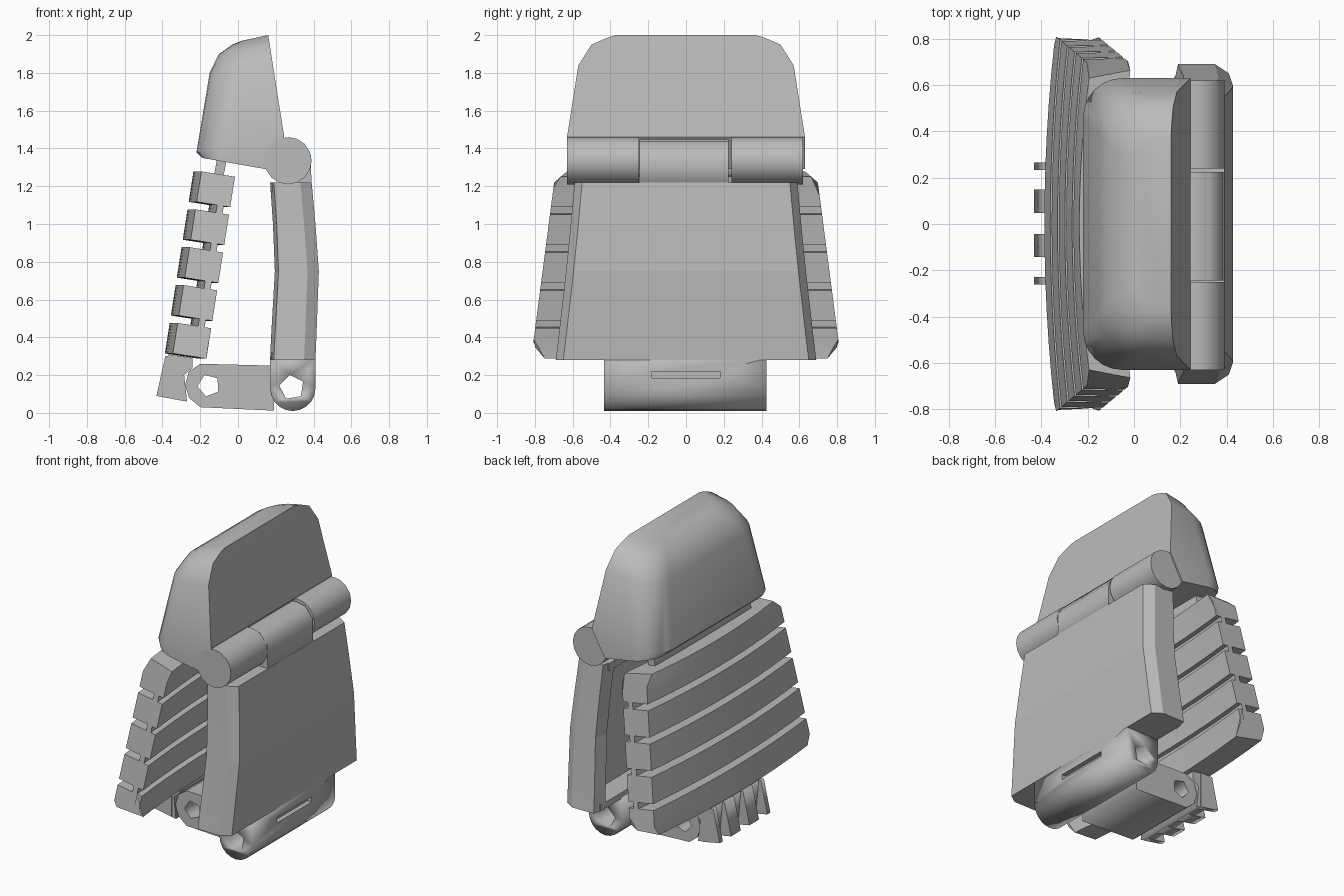
import bpy, math
from mathutils import Vector

if "Cube" in bpy.data.objects:
    bpy.data.objects.remove(bpy.data.objects["Cube"], do_unlink=True)

grey = bpy.data.materials.new("plain_grey")
grey.use_nodes = True
grey.diffuse_color = (0.5, 0.5, 0.5, 1)
grey.node_tree.nodes["Principled BSDF"].inputs["Base Color"].default_value = (0.5, 0.5, 0.5, 1)


def activate(ob):
    bpy.ops.object.select_all(action='DESELECT')
    ob.select_set(True)
    bpy.context.view_layer.objects.active = ob


def finish(ob, angle=None):
    ob.data.materials.clear()
    ob.data.materials.append(grey)
    if angle:
        activate(ob)
        bpy.ops.object.shade_smooth_by_angle(angle=math.radians(angle))
    return ob


def loft(name, rings, angle=None):
    """Skin a stack of equal-length rings and close both ends."""
    n = len(rings[0])
    verts = [p for ring in rings for p in ring]
    faces = [(r * n + i, r * n + (i + 1) % n, (r + 1) * n + (i + 1) % n, (r + 1) * n + i)
             for r in range(len(rings) - 1) for i in range(n)]
    faces += [tuple(reversed(range(n))), tuple(range(len(verts) - n, len(verts)))]
    mesh = bpy.data.meshes.new(name)
    mesh.from_pydata(verts, [], faces)
    ob = bpy.data.objects.new(name, mesh)
    bpy.context.collection.objects.link(ob)
    activate(ob)
    bpy.ops.object.mode_set(mode='EDIT')
    bpy.ops.mesh.select_all(action='SELECT')
    bpy.ops.mesh.normals_make_consistent(inside=False)
    bpy.ops.object.mode_set(mode='OBJECT')
    return finish(ob, angle)


def prism(name, outlines, y, half, angle=None):
    """Extrude x-z outlines along y; every outline after the first is a hole."""
    curve = bpy.data.curves.new(name, 'CURVE')
    curve.dimensions, curve.fill_mode, curve.extrude = '2D', 'BOTH', half
    for pts in outlines:
        s = curve.splines.new('POLY')
        s.points.add(len(pts) - 1)
        for p, (x, z) in zip(s.points, pts):
            p.co = (x, z, 0, 1)
        s.use_cyclic_u = True
    ob = bpy.data.objects.new(name, curve)
    bpy.context.collection.objects.link(ob)
    ob.location.y = y
    ob.rotation_euler.x = math.pi / 2
    activate(ob)
    bpy.ops.object.convert(target='MESH')
    return finish(bpy.context.object, angle)


def box(name, lo, hi):
    bpy.ops.mesh.primitive_cube_add(size=1, location=(Vector(lo) + Vector(hi)) / 2)
    ob = bpy.context.object
    ob.name = name
    ob.scale = Vector(hi) - Vector(lo)
    return finish(ob)


def arc(cx, cz, r, start, end, n):
    return [(cx + r * math.cos(math.radians(start + (end - start) * i / n)),
             cz + r * math.sin(math.radians(start + (end - start) * i / n))) for i in range(n + 1)]


def pentagon(cx, cz, r, turn):
    return arc(cx, cz, r, turn, turn + 288, 4)


# Head cap: D-shaped sections, flat on +x and rounded on -x
def cap_ring(z_left, z_right, xl, xr, hw, r):
    pts = [(xr, -hw), (xr, hw)]
    pts += arc(xl + r, hw - r, r, 90, 180, 6)
    pts += arc(xl + r, r - hw, r, 180, 270, 6)
    return [(x, y, z_left + (z_right - z_left) * (x - xl) / (xr - xl)) for x, y in pts]


loft("head_cap", [cap_ring(*s) for s in (
    (1.35, 1.29, -0.19, 0.15, 0.63, 0.14),
    (1.38, 1.46, -0.22, 0.245, 0.63, 0.17),
    (1.80, 1.84, -0.15, 0.185, 0.57, 0.18),
    (1.90, 1.95, -0.10, 0.168, 0.50, 0.17),
    (1.95, 1.985, -0.03, 0.162, 0.42, 0.14),
    (1.97, 2.00, 0.02, 0.16, 0.37, 0.10))], 35)

# Upper hinge: two outer barrels and a knuckle that belongs to the panel
for name, y, half, r in (("hinge_barrel_front", -0.44, 0.19, 0.125),
                         ("hinge_barrel_back", 0.43, 0.19, 0.125),
                         ("hinge_knuckle", -0.01, 0.235, 0.115)):
    prism(name, [arc(0.265, 1.335, r, 0, 337.5, 15)], y, half, 30)
prism("knuckle_strap", [[(0.22, 1.17), (0.39, 1.17), (0.385, 1.37), (0.33, 1.44), (0.22, 1.43)]],
      -0.01, 0.235)


# Panel: bowed plate with side flanges, closed at top and bottom
def panel_ring(z, xi, xo, hw):
    half = [(xi, hw - 0.09), (xi + 0.02, hw), (xo - 0.06, hw), (xo, hw - 0.04)]
    pts = half + [(x, -y) for x, y in reversed(half)]
    pts += [(xo - 0.09, 0.1 - hw), (xo - 0.09, hw - 0.1)]
    return [(x, y, z) for x, y in pts]


loft("panel", [panel_ring(*s) for s in (
    (0.28, 0.17, 0.41, 0.69), (0.40, 0.175, 0.415, 0.675), (0.75, 0.195, 0.428, 0.635),
    (1.0, 0.185, 0.41, 0.61), (1.22, 0.17, 0.39, 0.59))])
box("panel_top", (0.175, -0.55, 1.17), (0.37, 0.55, 1.22))
box("panel_bottom", (0.175, -0.64, 0.28), (0.38, 0.64, 0.32))

# Lower hinge tube with a bolt hole and a narrow slot in its outer face
tube = prism("lower_hinge_tube",
             [[(0.17, 0.29)] + arc(0.29, 0.13, 0.12, 180, 360, 10) + [(0.41, 0.29)],
              pentagon(0.285, 0.135, 0.067, 100)], -0.005, 0.43, 30)
cutter = box("slot_cutter", (0.38, -0.18, 0.185), (0.45, 0.18, 0.22))
cutter.hide_render = True
cut = tube.modifiers.new("slot", 'BOOLEAN')
cut.operation, cut.object, cut.solver = 'DIFFERENCE', cutter, 'EXACT'
activate(tube)
bpy.ops.object.modifier_apply(modifier="slot")
bpy.data.objects.remove(cutter, do_unlink=True)

# Link arm between the lower hinge and the comb
prism("link_arm", [[(0.19, 0.25), (-0.20, 0.26), (-0.26, 0.22), (-0.28, 0.15), (-0.26, 0.08),
                    (-0.20, 0.03), (0.19, 0.012)],
                   pentagon(-0.155, 0.145, 0.06, 40)], 0, 0.25)

# Comb: backing bar and four fins
prism("comb_bar", [[(-0.37, 0.31), (-0.24, 0.29), (-0.24, 0.24), (-0.285, 0.2),
                    (-0.27, 0.06), (-0.35, 0.075)]], 0, 0.26)
for i, (y, half) in enumerate(((-0.245, 0.016), (-0.093, 0.05), (0.098, 0.05), (0.25, 0.016))):
    prism(f"comb_fin_{i + 1}", [[(-0.385, 0.30), (-0.30, 0.30), (-0.30, 0.065), (-0.432, 0.09)]],
          y, half)


# Ribbed pad: one grooved profile swept along y with a slight bow
def pad_half_width(z):
    if z > 1.22:
        return 0.70 - (z - 1.22) * 1.2
    if z < 0.36:
        return 0.81 - (0.36 - z) * 0.85
    return 0.81 - (z - 0.36) * 0.13


bars, pitch, gap, thick = 5, 0.203, 0.04, 0.18
outer, inner = [], []
for i in range(bars):
    lo, hi = i * pitch, (i + 1) * pitch - gap
    grooves = [(0.11, lo), (0, lo), (0, lo + 0.06), (0, hi - 0.06), (0, hi), (0.11, hi)]
    pockets = [(0.145, lo), (thick, lo), (thick, lo + 0.06), (thick, hi - 0.06), (thick, hi), (0.145, hi)]
    outer += grooves
    inner += pockets
profile = outer + inner[::-1]
lean = Vector((0.155, 0.988))
across = Vector((0.988, -0.155))
base = Vector((-0.345, 0.315))
rings = []
for k in range(13):
    s = k / 6 - 1
    ring = []
    for u, w in profile:
        p = base + across * u + lean * w
        ring.append((p.x - 0.042 * (1 - s * s), s * pad_half_width(p.y), p.y))
    rings.append(ring)
loft("ribbed_pad", rings, 25)

# Tab that ties the pad to the cap
prism("pad_tab", [[(-0.13, 1.24), (-0.08, 1.24), (-0.06, 1.34), (-0.11, 1.35)]], 0, 0.5)
